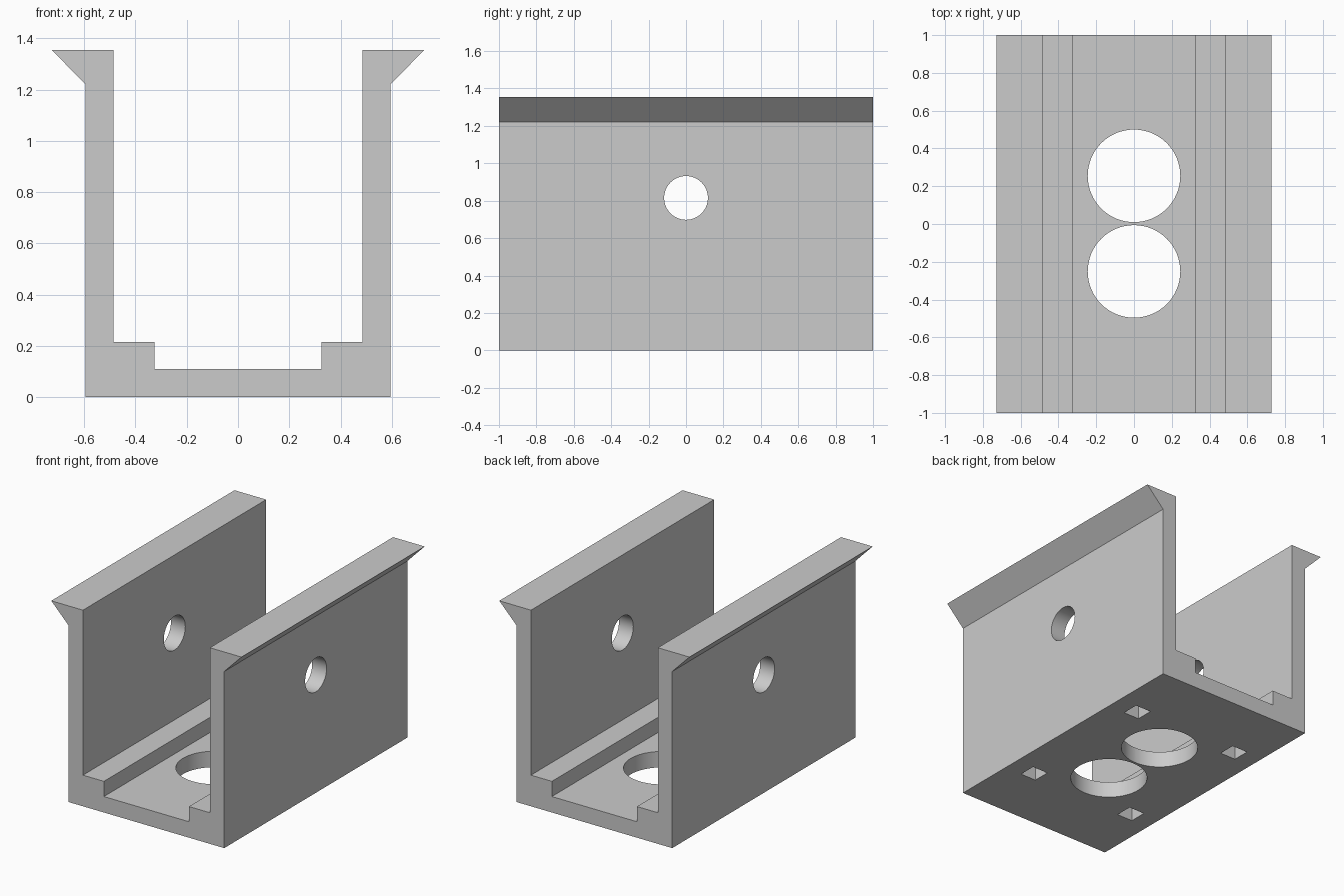
import bpy, bmesh, math
from mathutils import Matrix

if "Cube" in bpy.data.objects:
    bpy.data.objects.remove(bpy.data.objects["Cube"])

grey = bpy.data.materials.new("light grey")
grey.diffuse_color = (0.6, 0.6, 0.6, 1)
grey.use_nodes = True
grey.node_tree.nodes["Principled BSDF"].inputs["Base Color"].default_value = grey.diffuse_color


def make_object(name, bm):
    bmesh.ops.recalc_face_normals(bm, faces=bm.faces[:])
    mesh = bpy.data.meshes.new(name)
    bm.to_mesh(mesh)
    bm.free()
    obj = bpy.data.objects.new(name, mesh)
    obj.data.materials.append(grey)
    bpy.context.collection.objects.link(obj)
    return obj


# Channel: mirrored half profile, extruded along y
half = [(0.595, 0), (0.595, 1.22), (0.727, 1.355), (0.485, 1.355),
        (0.485, 0.215), (0.325, 0.215), (0.325, 0.11)]
profile = half + [(-x, z) for x, z in reversed(half)]
bm = bmesh.new()
face = bm.faces.new([bm.verts.new((x, -1, z)) for x, z in profile])
ext = bmesh.ops.extrude_face_region(bm, geom=[face])
bmesh.ops.translate(bm, vec=(0, 2, 0),
                    verts=[g for g in ext["geom"] if isinstance(g, bmesh.types.BMVert)])
channel = make_object("channel_bracket", bm)

# Cutters for all the holes
bm = bmesh.new()


def cut_cylinder(radius, depth, matrix):
    bmesh.ops.create_cone(bm, cap_ends=True, segments=64, radius1=radius,
                          radius2=radius, depth=depth, matrix=matrix)


# Round holes in the floor
for y in (-0.251, 0.255):
    cut_cylinder(0.245, 0.6, Matrix.Translation((0, y, 0.1)))
# Cross hole through both walls
cut_cylinder(0.117, 2, Matrix.Translation((0, 0, 0.815)) @ Matrix.Rotation(math.pi / 2, 4, 'Y'))
# Square blind pockets in the underside
for x in (-0.405, 0.405):
    for y in (-0.515, 0.515):
        bmesh.ops.create_cube(bm, size=1, matrix=Matrix.Translation((x, y, 0.01))
                              @ Matrix.Diagonal((0.12, 0.12, 0.2, 1)))
cutter = make_object("hole_cutters", bm)
cutter.hide_render = True

mod = channel.modifiers.new("holes", 'BOOLEAN')
mod.operation = 'DIFFERENCE'
mod.solver = 'EXACT'
mod.object = cutter
bpy.context.view_layer.objects.active = channel
channel.select_set(True)
bpy.ops.object.modifier_apply(modifier=mod.name)
bpy.data.objects.remove(cutter)
bpy.ops.object.shade_smooth_by_angle(angle=math.radians(30))
